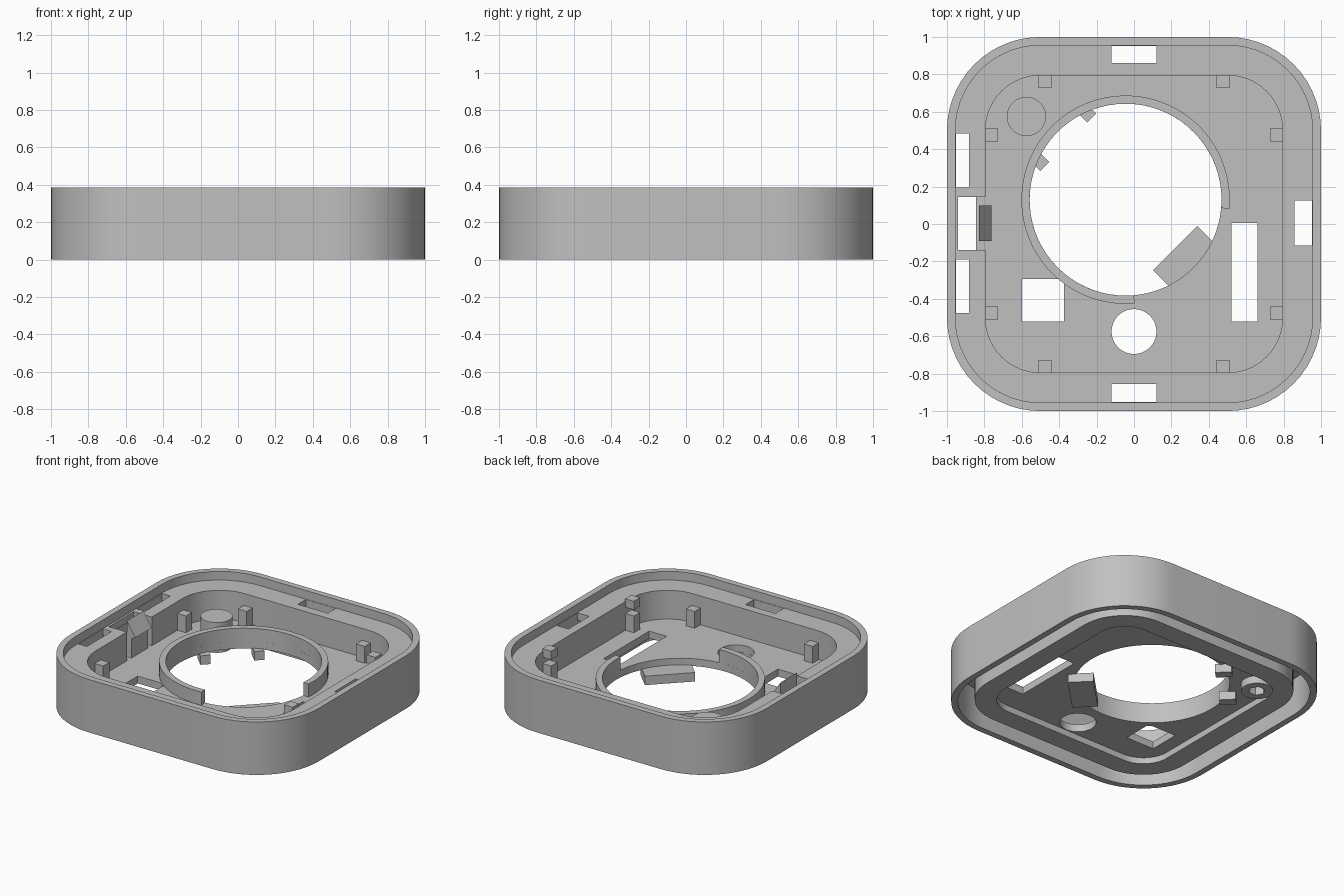
import bpy, bmesh, math
from mathutils import Matrix

cube = bpy.data.objects.get("Cube")
if cube:
    bpy.data.objects.remove(cube, do_unlink=True)

grey = bpy.data.materials.new("plain grey")
grey.use_nodes = True
grey.diffuse_color = (0.53, 0.53, 0.53, 1)
grey.node_tree.nodes["Principled BSDF"].inputs["Base Color"].default_value = grey.diffuse_color

CENTRE = (-0.045, 0.13)
FLOOR, UNDER, LEDGE, TOP = 0.113, 0.06, 0.322, 0.385


def rounded(half, corner=0.5, steps=14):
    """Outline of a square whose corner arcs all share the same centres."""
    pts = []
    for q, (sx, sy) in enumerate([(1, 1), (-1, 1), (-1, -1), (1, -1)]):
        for i in range(steps + 1):
            a = (q + i / steps) * math.pi / 2
            pts.append((sx * corner + (half - corner) * math.cos(a),
                        sy * corner + (half - corner) * math.sin(a)))
    return pts


def arc(centre, r, start=0, end=360, steps=72):
    n = steps if end - start == 360 else steps + 1
    angles = [math.radians(start + (end - start) * i / steps) for i in range(n)]
    return [(centre[0] + r * math.cos(a), centre[1] + r * math.sin(a)) for a in angles]


def rect(x0, x1, y0, y1):
    return [(x0, y0), (x1, y0), (x1, y1), (x0, y1)]


def prism(name, outline, z0, z1, inner=None):
    """Extrude an outline; with an inner outline the result is a closed ring."""
    bm = bmesh.new()
    layer = lambda pts, z: [bm.verts.new((x, y, z)) for x, y in pts]
    loops = [layer(outline, z0), layer(outline, z1)]
    if inner:
        loops += [layer(inner, z1), layer(inner, z0)]
        pairs = list(zip(loops, loops[1:] + loops[:1]))
    else:
        bm.faces.new(loops[0])
        bm.faces.new(loops[1])
        pairs = [(loops[0], loops[1])]
    for a, b in pairs:
        for i in range(len(a)):
            j = (i + 1) % len(a)
            bm.faces.new((a[i], a[j], b[j], b[i]))
    bmesh.ops.recalc_face_normals(bm, faces=bm.faces)
    mesh = bpy.data.meshes.new(name)
    bm.to_mesh(mesh)
    bm.free()
    mesh.materials.append(grey)
    ob = bpy.data.objects.new(name, mesh)
    bpy.context.scene.collection.objects.link(ob)
    return ob


def cut(target, cutters):
    """Subtract every cutter, bake the result and drop the cutters."""
    for c in cutters:
        c.hide_render = True
        mod = target.modifiers.new("cut", "BOOLEAN")
        mod.operation, mod.solver, mod.object = "DIFFERENCE", "EXACT", c
    bpy.context.view_layer.update()
    graph = bpy.context.evaluated_depsgraph_get()
    mesh = bpy.data.meshes.new_from_object(target.evaluated_get(graph))
    target.modifiers.clear()
    target.data = mesh
    for c in cutters:
        bpy.data.objects.remove(c, do_unlink=True)


def smooth(ob):
    bpy.ops.object.select_all(action="DESELECT")
    ob.select_set(True)
    bpy.context.view_layer.objects.active = ob
    bpy.ops.object.shade_smooth_by_angle(angle=math.radians(30))


# Housing: outer wall, ledge, inner wall and floor from one block
housing = prism("housing", rounded(1), 0, TOP)
boss_at = (-0.575, 0.575)
cutters = [
    prism("rim_recess", rounded(0.955), LEDGE, 1),
    prism("cavity", rounded(0.795), FLOOR, 0.9),
    prism("underside_groove", rounded(0.955), -0.2, 0.27, rounded(0.845)),
    prism("frame_underside", rounded(0.9), -0.3, 0.015),
    prism("floor_underside", rounded(0.7), -0.4, UNDER),
    prism("main_opening", arc(CENTRE, 0.513), -0.5, 0.8),
    prism("round_hole", arc((0, -0.575), 0.12, steps=40), -0.5, 0.8),
    prism("square_hole", rect(-0.6, -0.375, -0.52, -0.295), -0.5, 0.8),
    prism("long_hole", rect(0.52, 0.66, -0.52, 0.005), -0.5, 0.8),
    prism("clip_notch", rect(-0.94, -0.75, -0.14, 0.145), FLOOR, 0.8),
    prism("boss_hole", arc(boss_at, 0.09, steps=40), -0.5, 0.8),
]
# Ledge slots
for x0, x1, y0, y1 in [(-0.12, 0.12, 0.86, 0.952), (-0.12, 0.12, -0.952, -0.855),
                       (0.858, 0.952, -0.115, 0.125),
                       (-0.952, -0.882, 0.195, 0.485), (-0.952, -0.882, -0.475, -0.19)]:
    cutters.append(prism("slot", rect(x0, x1, y0, y1), 0.2, 0.7))
cut(housing, cutters)
smooth(housing)

# Collar around the main opening, open at one quarter
collar = prism("collar", arc(CENTRE, 0.557, -5, 275) + arc(CENTRE, 0.513, -5, 275)[::-1],
               UNDER, 0.208)
smooth(collar)

# Screw boss with a hexagonal nut pocket underneath
boss = prism("screw_boss", arc(boss_at, 0.105, steps=40), 0.005, 0.225)
cut(boss, [prism("nut_pocket", arc(boss_at, 0.055, steps=6), -0.2, 0.12)])
smooth(boss)

# Board support posts along the inner walls; the +x side also has upper stops
for s in (-1, 1):
    c = 0.475 * s
    for t in (-1, 1):
        near, far = sorted((0.727 * t, 0.797 * t))
        prism("support_post", rect(c - 0.035, c + 0.035, near, far), FLOOR - 0.01, 0.235)
        prism("support_post", rect(near, far, c - 0.035, c + 0.035), FLOOR - 0.01, 0.235)
    prism("upper_stop", rect(0.727, 0.797, c - 0.035, c + 0.035), 0.28, LEDGE + 0.02)

# Snap clip: side profile drawn in x-z and stood upright
clip = prism("snap_clip", [(-0.83, FLOOR - 0.01), (-0.795, FLOOR - 0.01), (-0.795, 0.25),
                           (-0.762, 0.27), (-0.83, 0.375)], -0.1, 0.09)
clip.data.transform(Matrix.Rotation(math.pi / 2, 4, "X"))


# Diagonal tabs under the floor that reach into the opening
def tab(name, x, y, width, length, outward, z1):
    ob = prism(name, rect(0, length, -width / 2, width / 2), 0, z1)
    ob.data.transform(Matrix.Translation((x, y, 0)) @ Matrix.Rotation(math.radians(outward), 4, "Z"))


tab("large_tab", 0.22, -0.13, 0.335, 0.17, -45, UNDER + 0.005)
tab("small_tab", -0.225, 0.567, 0.068, 0.11, 135, UNDER + 0.005)
tab("small_tab", -0.477, 0.308, 0.068, 0.11, 135, UNDER + 0.005)
